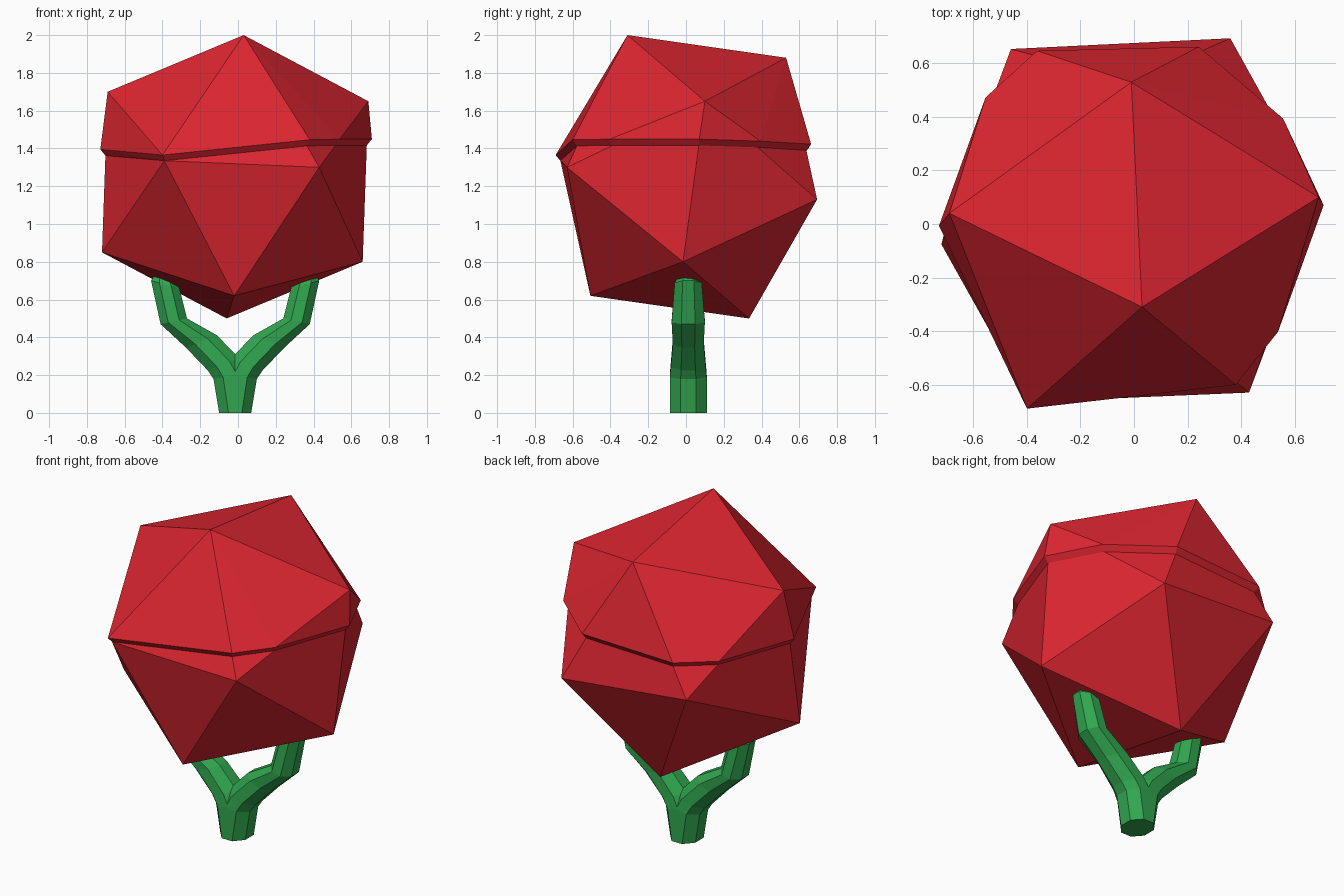
import bpy, bmesh, math
from mathutils import Vector

if "Cube" in bpy.data.objects:
    bpy.data.objects.remove(bpy.data.objects["Cube"])


def material(name, rgb):
    m = bpy.data.materials.new(name)
    m.diffuse_color = (*rgb, 1)
    m.use_nodes = True
    m.node_tree.nodes["Principled BSDF"].inputs["Base Color"].default_value = m.diffuse_color
    return m


red = material("red", (0.72, 0.019, 0.03))
green = material("green", (0.03, 0.38, 0.078))


def add_object(name, bm, mat):
    bmesh.ops.recalc_face_normals(bm, faces=bm.faces)
    me = bpy.data.meshes.new(name)
    bm.to_mesh(me)
    bm.free()
    me.materials.append(mat)
    ob = bpy.data.objects.new(name, me)
    bpy.context.collection.objects.link(ob)
    return ob


def hull(name, points, mat):
    bm = bmesh.new()
    for p in points:
        bm.verts.new(p)
    res = bmesh.ops.convex_hull(bm, input=bm.verts)
    unused = {g for g in res["geom_interior"] if isinstance(g, bmesh.types.BMVert)}
    bmesh.ops.delete(bm, geom=list(unused), context='VERTS')
    return add_object(name, bm, mat)


# Tilted icosahedron: six corners, the other six are opposite
centre = Vector((-0.015, 0.012, 1.25))
corner = {
    "A": Vector((0.03, -0.31, 2.0)), "B": Vector((-0.01, 0.53, 1.88)),
    "C": Vector((-0.69, 0.04, 1.70)), "D": Vector((0.69, 0.10, 1.65)),
    "E": Vector((-0.39, -0.67, 1.37)), "F": Vector((0.43, -0.63, 1.30)),
}
for a, b in zip("ABCDEF", "LKJIHG"):
    corner[b] = 2 * centre - corner[a]


def cut(a, b):
    """Point where an edge meets the slightly tilted seam plane."""
    height = lambda p: p.z - (1.39 + 0.04 * p.x - 0.015 * p.y)
    ha, hb = height(corner[a]), height(corner[b])
    return corner[a].lerp(corner[b], ha / (ha - hb))


# Seam: lower rim on the body, upper rim pushed out as a small overhang
rim_low = [cut(*e) for e in ("AF", "DF", "DJ", "DH", "BH", "BG", "CG", "CI")]
rim_up = []
for p in rim_low:
    out = Vector((p.x - centre.x, p.y - centre.y, 0)).normalized()
    rim_up.append(p + out * 0.027 + Vector((0, 0, 0.033)))
rim_low.append(Vector((-0.39, -0.665, 1.335)))
rim_up.append(Vector((-0.40, -0.69, 1.365)))

hull("upper_shell", [corner[k] for k in "ABCD"] + rim_up + rim_low, red)
hull("lower_body", [corner[k] for k in "FGHIJKL"] + rim_low, red)

# Forked stem: one eight-sided branch, mirrored and cut at the middle
# each section: outer x, z, inner x, z, half depth
sections = [
    (0.085, 0.0, -0.085, 0.0, 0.098),
    (0.115, 0.18, -0.06, 0.21, 0.098),
    (0.145, 0.225, -0.02, 0.29, 0.092),
    (0.26, 0.345, 0.095, 0.41, 0.082),
    (0.395, 0.47, 0.255, 0.50, 0.088),
    (0.445, 0.70, 0.295, 0.66, 0.072),
    (0.43, 0.725, 0.33, 0.725, 0.05),
]
bm = bmesh.new()
rings = []
for ox, oz, ix, iz, depth in sections:
    outer, inner = Vector((ox, 0, oz)), Vector((ix, 0, iz))
    mid, half = (outer + inner) / 2, (outer - inner) / 2
    k = 1 / math.cos(math.pi / 8)
    ring = []
    for i in range(8):
        a = (i + 0.5) * math.pi / 4
        ring.append(bm.verts.new(mid + half * (k * math.cos(a))
                                 + Vector((0, depth * k * math.sin(a), 0))))
    rings.append(ring)
for r, s in zip(rings, rings[1:]):
    for i in range(8):
        j = (i + 1) % 8
        bm.faces.new((r[i], r[j], s[j], s[i]))
bm.faces.new(rings[0])
bm.faces.new(rings[-1])
stem = add_object("forked_stem", bm, green)
stem.location = (-0.015, 0.012, 0)
mirror = stem.modifiers.new("Mirror", 'MIRROR')
mirror.use_bisect_axis[0] = True
